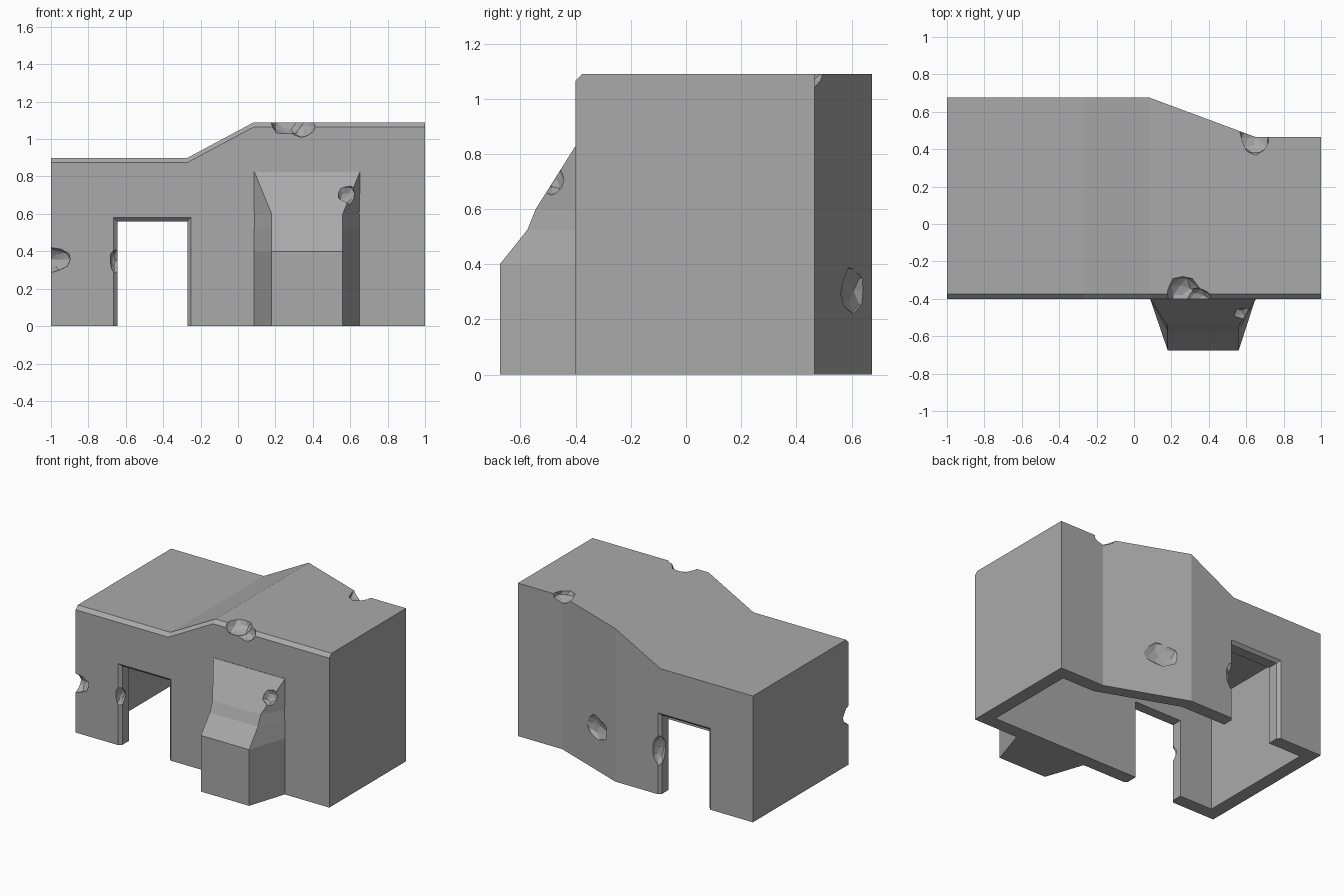
import bpy, bmesh, random
from mathutils import Vector
from math import radians

random.seed(4)
if "Cube" in bpy.data.objects:
    bpy.data.objects.remove(bpy.data.objects["Cube"], do_unlink=True)

stone = bpy.data.materials.new("grey_stone")
stone.use_nodes = True
stone.diffuse_color = (0.4, 0.4, 0.4, 1)
stone.node_tree.nodes["Principled BSDF"].inputs["Base Color"].default_value = (0.4, 0.4, 0.4, 1)


def finish(bm, name):
    bmesh.ops.recalc_face_normals(bm, faces=bm.faces)
    mesh = bpy.data.meshes.new(name)
    bm.to_mesh(mesh)
    bm.free()
    mesh.materials.append(stone)
    obj = bpy.data.objects.new(name, mesh)
    bpy.context.collection.objects.link(obj)
    return obj


def loft(name, rings):
    """Closed solid through cross-sections with equal point counts."""
    bm = bmesh.new()
    loops = [[bm.verts.new(p) for p in ring] for ring in rings]
    count = len(loops[0])
    for a, b in zip(loops, loops[1:]):
        for i in range(count):
            j = (i + 1) % count
            bm.faces.new((a[i], a[j], b[j], b[i]))
    bm.faces.new(loops[0])
    bm.faces.new(loops[-1])
    return finish(bm, name)


def carve(target, cutter):
    mod = target.modifiers.new("carve", "BOOLEAN")
    mod.operation = "DIFFERENCE"
    mod.solver = "EXACT"
    mod.object = cutter
    cutter.hide_render = True
    bpy.context.view_layer.objects.active = target
    bpy.ops.object.modifier_apply(modifier=mod.name)
    bpy.data.objects.remove(cutter, do_unlink=True)


def chip(target, centre, radii, turn=0):
    """Bite a rough faceted hollow out of the target."""
    bm = bmesh.new()
    bmesh.ops.create_icosphere(bm, subdivisions=2, radius=1)
    for v in bm.verts:
        v.co *= random.uniform(0.88, 1.1)
        v.co = Vector(c * r for c, r in zip(v.co, radii))
    cutter = finish(bm, "chip_cutter")
    cutter.location = centre
    cutter.rotation_euler.z = radians(turn)
    bpy.context.view_layer.update()
    carve(target, cutter)


# Building shell: stations along x as (x, roof height, back wall y)
FRONT, WALL, BEVEL = -0.4, 0.095, 0.025
stations = [(-1, 0.9, 0.675), (-0.27, 0.9, 0.675), (0.085, 1.09, 0.675),
            (0.65, 1.09, 0.465), (1, 1.09, 0.465)]


def outer_ring(x, z, back):
    return [(x, FRONT, 0), (x, FRONT, z - BEVEL), (x, FRONT + BEVEL, z),
            (x, back, z), (x, back, 0)]


def inner_ring(x, z, back):
    x = max(-1 + WALL, min(1 - WALL, x))
    y0, y1, top = FRONT + WALL, back - WALL, z - WALL
    return [(x, y0, -0.1), (x, y0, top), (x, y1, top), (x, y1, -0.1)]


building = loft("building_shell", [outer_ring(*s) for s in stations])
carve(building, loft("room_cutter", [inner_ring(*s) for s in stations]))


# Doorways with a bevelled outer edge, front and back
def door_ring(y, grow):
    x0, x1, top = -0.645 - grow, -0.27 + grow, 0.56 + grow
    return [(x0, y, -0.1), (x0, y, top), (x1, y, top), (x1, y, -0.1)]


for face, out in ((FRONT, -1), (0.675, 1)):
    carve(building, loft("door_cutter", [
        door_ring(face + out * 0.01, 0.03), door_ring(face - out * 0.02, 0),
        door_ring(face - out * 0.2, 0)]))

# Buttress: levels as (height, front y, sideways flare of the front edge)
levels = [(0, -0.675, 0), (0.4, -0.675, 0), (0.525, -0.575, 0),
          (0.6, -0.545, 0), (0.825, -0.403, 0.092)]
buttress = loft("front_buttress", [
    [(0.085, -0.397, z), (0.18 - f, y, z), (0.56 + f, y, z), (0.65, -0.397, z)]
    for z, y, f in levels])

# Chipped edges and a dent in the slanted back wall
chip(building, (0.26, -0.38, 1.09), (0.09, 0.11, 0.07))
chip(building, (0.34, -0.4, 1.07), (0.08, 0.06, 0.06))
chip(building, (0.65, 0.46, 1.09), (0.08, 0.09, 0.05))
chip(building, (-1, -0.4, 0.355), (0.1, 0.06, 0.065))
chip(building, (-0.655, -0.4, 0.35), (0.03, 0.06, 0.065))
chip(building, (-0.255, 0.67, 0.31), (0.05, 0.06, 0.1))
chip(building, (0.29, 0.62, 0.305), (0.13, 0.05, 0.09), -20)
chip(buttress, (0.59, -0.485, 0.71), (0.055, 0.05, 0.06))
